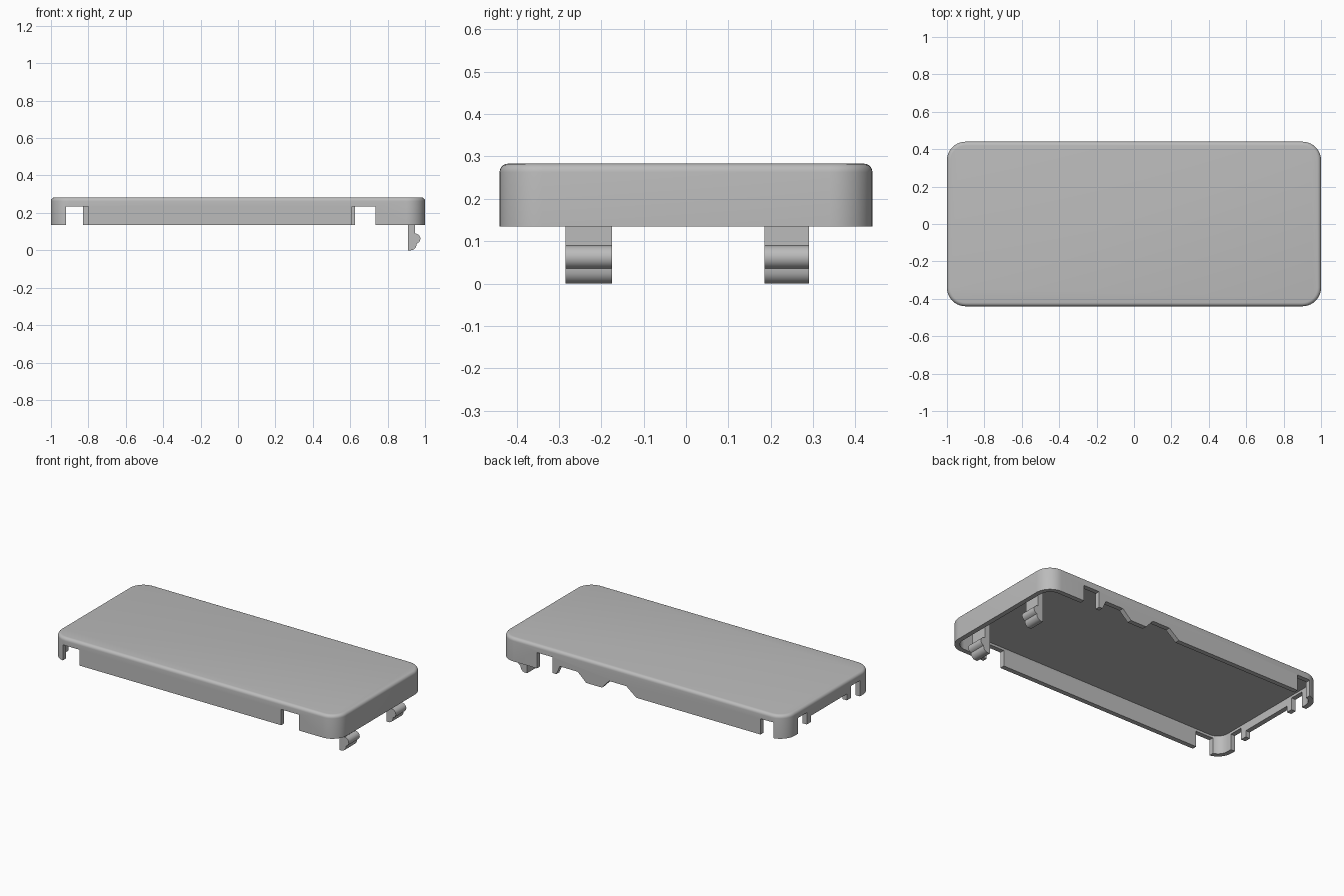
import bpy, bmesh, math
from mathutils import Vector

if "Cube" in bpy.data.objects:
    bpy.data.objects.remove(bpy.data.objects["Cube"], do_unlink=True)

grey = bpy.data.materials.new("plain grey")
grey.use_nodes = True
grey.diffuse_color = (0.5, 0.5, 0.5, 1)
grey.node_tree.nodes["Principled BSDF"].inputs["Base Color"].default_value = grey.diffuse_color

HALF_X, HALF_Y, RADIUS, WALL = 1.0, 0.44, 0.1, 0.03
RIM, TOP, CEILING, NOTCH = 0.135, 0.283, 0.25, 0.235
BELOW = RIM - 0.05


def finish(name, bm):
    bmesh.ops.recalc_face_normals(bm, faces=bm.faces)
    mesh = bpy.data.meshes.new(name)
    bm.to_mesh(mesh)
    bm.free()
    mesh.materials.append(grey)
    obj = bpy.data.objects.new(name, mesh)
    bpy.context.collection.objects.link(obj)
    return obj


def smooth(obj):
    bpy.ops.object.select_all(action="DESELECT")
    obj.select_set(True)
    bpy.context.view_layer.objects.active = obj
    bpy.ops.object.shade_smooth_by_angle(angle=math.radians(35))


def rounded_ring(bm, inset, z, steps=10):
    r = RADIUS - inset
    verts = []
    for quarter, (sx, sy) in enumerate([(1, 1), (-1, 1), (-1, -1), (1, -1)]):
        for i in range(steps + 1):
            a = (quarter + i / steps) * math.pi / 2
            verts.append(bm.verts.new((sx * (HALF_X - RADIUS) + r * math.cos(a),
                                       sy * (HALF_Y - RADIUS) + r * math.sin(a), z)))
    return verts


def prism(bm, points, axis, lo, hi):
    """Extrude a (horizontal, z) polygon along x or y."""
    def place(p, d):
        return (p[0], d, p[1]) if axis == "y" else (d, p[0], p[1])
    face = bm.faces.new([bm.verts.new(place(p, lo)) for p in points])
    out = bmesh.ops.extrude_face_region(bm, geom=[face])
    shift = Vector(place((0, 0), hi - lo))
    bmesh.ops.translate(bm, vec=shift,
                        verts=[g for g in out["geom"] if isinstance(g, bmesh.types.BMVert)])


def box_points(a, b, z0, z1):
    return [(a, z0), (b, z0), (b, z1), (a, z1)]


# Hollow lid: rounded rings from the inner ceiling, round the rim, up to the top
bm = bmesh.new()
soft = 0.02
profile = [(WALL, CEILING), (WALL, RIM), (0, RIM)]
for i in range(6):
    a = i / 5 * math.pi / 2
    profile.append((soft * (1 - math.cos(a)), TOP - soft + soft * math.sin(a)))
rings = [rounded_ring(bm, inset, z) for inset, z in profile]
for low, high in zip(rings, rings[1:]):
    for i in range(len(low)):
        j = (i + 1) % len(low)
        bm.faces.new((low[i], low[j], high[j], high[i]))
bm.faces.new(rings[0])
bm.faces.new(rings[-1])
lid = finish("lid_shell", bm)

# Openings in the long and short walls
bm = bmesh.new()
front, back = (-HALF_Y - 0.1, -HALF_Y + 0.08), (HALF_Y - 0.08, HALF_Y + 0.1)
for a, b, side in [(-0.92, -0.80, front), (0.61, 0.735, front),
                   (-0.92, -0.83, back), (0.625, 0.735, back)]:
    prism(bm, box_points(a, b, BELOW, NOTCH), "y", *side)
for a, b, slope_a, slope_b in [(0.39, 0.6, 0.06, 0.025), (0.04, 0.28, 0.07, 0.05)]:
    prism(bm, [(a, BELOW), (b, BELOW), (b, RIM), (b - slope_b, RIM + 0.055),
               (a + slope_a, RIM + 0.055), (a, RIM)], "y", *back)
half = [(0.31, BELOW), (0.31, NOTCH), (0.22, NOTCH), (0.22, 0.16), (0.18, 0.16), (0.18, 0.2)]
prism(bm, half + [(-y, z) for y, z in reversed(half)], "x", -HALF_X - 0.1, -HALF_X + 0.06)
cutter = finish("opening_cutter", bm)
cutter.hide_render = True

cut = lid.modifiers.new("openings", "BOOLEAN")
cut.operation, cut.solver, cut.object = "DIFFERENCE", "EXACT", cutter
bpy.ops.object.select_all(action="DESELECT")
lid.select_set(True)
bpy.context.view_layer.objects.active = lid
bpy.ops.object.modifier_apply(modifier=cut.name)
bpy.data.objects.remove(cutter, do_unlink=True)
smooth(lid)

# Snap clips: a stem with a round nub and a curved foot
stem_in, stem_out = 0.91, 0.945
clip = [(stem_in, CEILING + 0.01), (stem_in, 0)]
clip += [(stem_out - 0.02 + 0.03 * math.sin(a), 0.033 - 0.033 * math.cos(a))
         for a in [i / 6 * math.pi / 2 for i in range(7)]]
clip += [(stem_out + 0.03 * math.cos(a), 0.062 + 0.028 * math.sin(a))
         for a in [math.radians(-70 + 16 * i) for i in range(11)]]
clip += [(stem_out, 0.09), (stem_out, CEILING + 0.01)]
for name, y0, y1 in [("front_clip", -0.285, -0.175), ("back_clip", 0.185, 0.29)]:
    bm = bmesh.new()
    prism(bm, clip, "y", y0, y1)
    smooth(finish(name, bm))

# Rail between the clips on the inner wall
bm = bmesh.new()
prism(bm, box_points(0.945, 0.975, 0.2, CEILING + 0.01), "y", -0.17, 0.18)
finish("inner_rail", bm)
